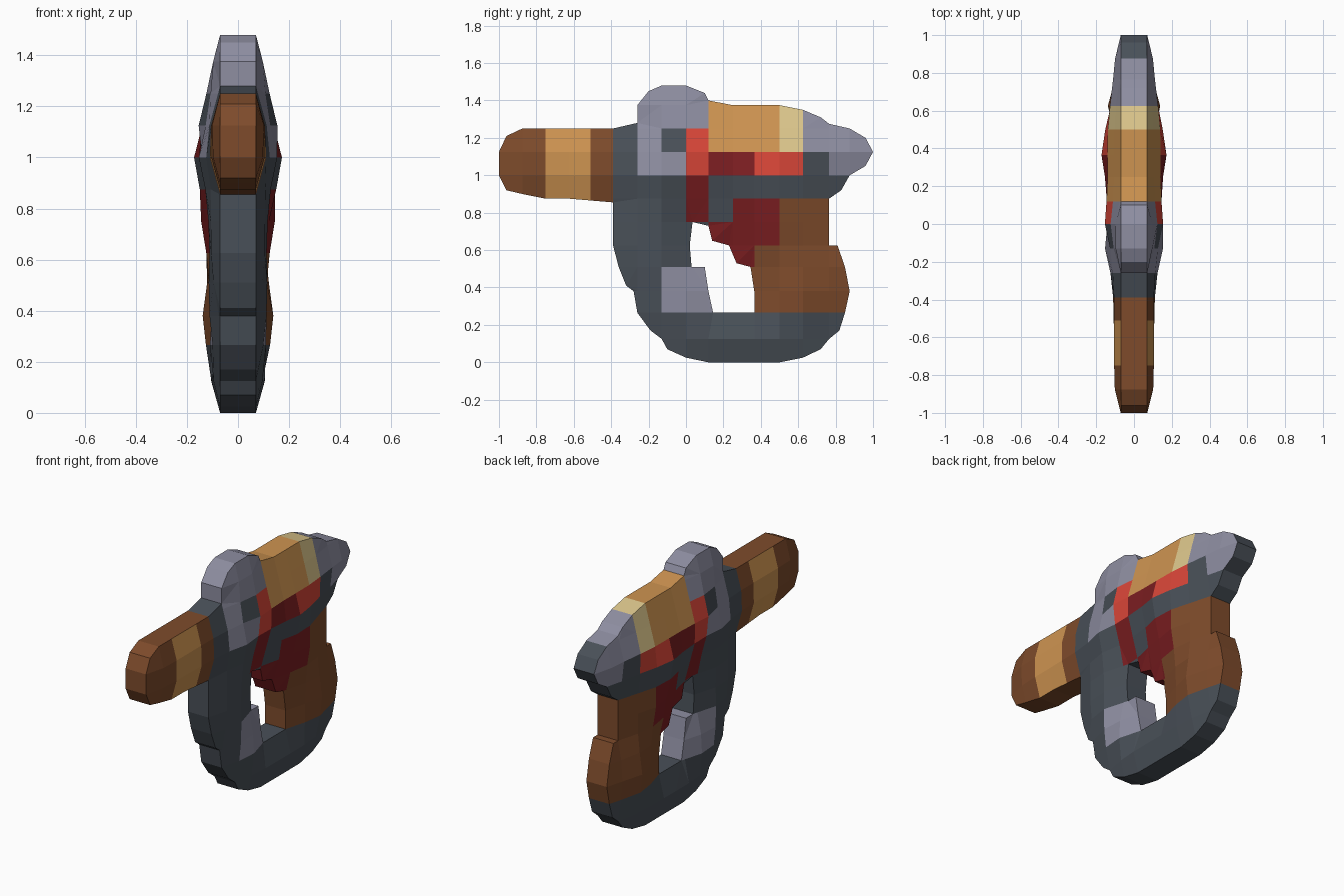
import bpy, bmesh
from mathutils import Vector
from mathutils.geometry import intersect_point_line

if "Cube" in bpy.data.objects:
    bpy.data.objects.remove(bpy.data.objects["Cube"], do_unlink=True)


def make_material(name, rgb):
    linear = [(c / 255 / 12.92) if c < 11 else ((c / 255 + 0.055) / 1.055) ** 2.4 for c in rgb]
    mat = bpy.data.materials.new(name)
    mat.use_nodes = True
    mat.diffuse_color = (*linear, 1)
    mat.node_tree.nodes["Principled BSDF"].inputs["Base Color"].default_value = (*linear, 1)
    return mat


GREY = make_material("light grey metal", (142, 142, 161))
DARK = make_material("dark slate frame", (73, 80, 88))
BROWN = make_material("brown wood", (126, 75, 43))
TAN = make_material("tan brass", (206, 148, 81))
CREAM = make_material("pale cream", (222, 200, 141))
RED = make_material("bright red", (217, 70, 56))
MAROON = make_material("dark red", (124, 30, 33))

# Panel lines along the length and the height
Y_LINES = [-.875, -.75, -.625, -.51, -.39, -.26, -.13, 0, .12, .25, .365, .5, .625, .765, .875]
Z_LINES = [.125, .265, .38, .51, .625, .75, .875, 1, 1.125, 1.25, 1.375]

# Side profile, as (y, z), clockwise from the muzzle
top_profile = [(-1, 1), (-1, 1.13), (-.96, 1.21), (-.88, 1.235), (-.75, 1.25), (-.5, 1.25),
               (-.38, 1.265), (-.27, 1.28), (-.25, 1.36), (-.2, 1.45), (-.13, 1.48), (0, 1.48),
               (.1, 1.44), (.12, 1.4), (.25, 1.385), (.5, 1.375), (.63, 1.35), (.72, 1.31),
               (.75, 1.275), (.87, 1.24), (.96, 1.2), (1, 1.13), (.96, 1.05), (.87, 1)]
lower_profile = [(.83, .92), (.77, .88), (.76, .75), (.77, .63), (.81, .61), (.85, .51),
                 (.87, .38), (.85, .25), (.82, .17), (.75, .12), (.72, .07), (.63, .025),
                 (.5, 0), (.12, 0), (0, .025), (-.1, .07), (-.13, .125), (-.19, .17),
                 (-.25, .27), (-.28, .385), (-.32, .41), (-.36, .5), (-.38, .63), (-.4, .855),
                 (-.63, .88), (-.75, .88), (-.88, .9), (-.96, .92)]
guard_hole = [(.035, .75), (.02, .63), (.03, .52), (.1, .5), (.13, .38), (.145, .275),
              (.35, .275), (.355, .38), (.345, .51), (.27, .53), (.23, .61), (.14, .65),
              (.12, .73)]

# Part, side colour, rim colour, and the areas (y from, y to, z from, z to); first match wins
PARTS = [
    ("barrel_band", TAN, BROWN, [(-.75, -.51, .8, 1.3)]),
    ("barrel", BROWN, BROWN, [(-1, -.39, .8, 1.3)]),
    ("receiver_window", DARK, DARK, [(-.13, 0, 1.125, 1.25)]),
    ("hammer_housing", GREY, GREY, [(-.3, 0, 1, 1.5), (0, .12, 1.25, 1.5)]),
    ("top_cover", TAN, TAN, [(.12, .5, 1.125, 1.5)]),
    ("cover_band", CREAM, CREAM, [(.5, .625, 1.125, 1.5)]),
    ("tail", GREY, DARK, [(.625, 1, 1.125, 1.5), (.765, 1, 1, 1.2)]),
    ("red_panel", RED, RED, [(0, .12, 1, 1.25), (.365, .625, 1, 1.125)]),
    ("rear_grip", BROWN, BROWN, [(.34, .9, .265, .51), (.365, .9, .265, .625), (.5, .8, .6, .875)]),
    ("trigger", MAROON, MAROON, [(.12, .365, 1, 1.125), (0, .12, .75, 1), (.25, .5, .75, .875),
                                 (.12, .5, .51, .75)]),
    ("guard_block", GREY, GREY, [(-.13, .16, .265, .51)]),
    ("frame", DARK, DARK, [(-1, 1, 0, 2)]),
]
NAMES = [p[0] for p in PARTS]


def snap(value, lines):
    near = min(lines, key=lambda line: abs(line - value))
    return near if abs(near - value) < .0151 else value


def part_of(center):
    for i, (_, _, _, areas) in enumerate(PARTS):
        if any(a <= center.y <= b and c <= center.z <= d for a, b, c, d in areas):
            return i
    return len(PARTS) - 1


# Flat side sheet with the guard opening
bm = bmesh.new()
loops = []
for points in (top_profile + lower_profile, guard_hole):
    loop = [Vector((0, snap(y, Y_LINES), snap(z, Z_LINES))) for y, z in points]
    verts = [bm.verts.new(p) for p in loop]
    for a, b in zip(verts, verts[1:] + verts[:1]):
        bm.edges.new((a, b))
    loops.append(loop)
bmesh.ops.triangle_fill(bm, edges=bm.edges[:], use_beauty=True, normal=(1, 0, 0))

# Score the sheet along the panel lines and clear the other inner edges
for axis, lines in ((1, Y_LINES), (2, Z_LINES)):
    for line in lines:
        point, normal = Vector(), Vector()
        point[axis], normal[axis] = line, 1
        bmesh.ops.bisect_plane(bm, geom=bm.verts[:] + bm.edges[:] + bm.faces[:],
                               dist=.0005, plane_co=point, plane_no=normal)


def on_line(edge):
    a, b = (v.co for v in edge.verts)
    return any(abs(a[i] - line) < .001 and abs(b[i] - line) < .001
               for i, lines in ((1, Y_LINES), (2, Z_LINES)) for line in lines)


loose = [e for e in bm.edges if not e.is_boundary and not on_line(e)]
bmesh.ops.dissolve_edges(bm, edges=loose, use_verts=False)
spare = [v for v in bm.verts if not v.is_boundary and len(v.link_edges) == 2]
bmesh.ops.dissolve_verts(bm, verts=spare)

# Assign parts, then swell the sheet away from its rim
for face in bm.faces:
    face.material_index = part_of(face.calc_center_median())
bmesh.ops.triangulate(bm, faces=[f for f in bm.faces if len(f.verts) > 4])


def rim_distance(co):
    best = 9
    for loop in loops:
        for a, b in zip(loop, loop[1:] + loop[:1]):
            hit, t = intersect_point_line(co, a, b)
            best = min(best, (co - a.lerp(b, max(0, min(1, t)))).length)
    return best


depths = {v: .07 if v.is_boundary else .07 + .28 * min(rim_distance(v.co), .39) for v in bm.verts}
for vert, depth in depths.items():
    vert.co.x = depth

# Mirror the side and close the rim
rim_edges = [(e.verts[0], e.verts[1], e.link_faces[0].material_index)
             for e in bm.edges if e.is_boundary]
twin = {v: bm.verts.new((-v.co.x, v.co.y, v.co.z)) for v in bm.verts[:]}
for face in bm.faces[:]:
    copy = bm.faces.new([twin[v] for v in reversed(face.verts)])
    copy.material_index = face.material_index
rim_layer = bm.faces.layers.int.new("rim")
for a, b, part in rim_edges:
    face = bm.faces.new((a, b, twin[b], twin[a]))
    face.material_index = part
    is_tail = NAMES[part] == "tail"
    face[rim_layer] = int(not is_tail or face.calc_center_median().y > .87)
bmesh.ops.recalc_face_normals(bm, faces=bm.faces[:])

# Split into one object per part
for index, (name, side, rim, _) in enumerate(PARTS):
    piece = bm.copy()
    layer = piece.faces.layers.int["rim"]
    bmesh.ops.delete(piece, geom=[f for f in piece.faces if f.material_index != index],
                     context='FACES')
    for face in piece.faces:
        face.material_index = face[layer] if side != rim else 0
        face.smooth = False
    piece.faces.layers.int.remove(layer)
    mesh = bpy.data.meshes.new(name)
    piece.to_mesh(mesh)
    piece.free()
    mesh.materials.append(side)
    if rim != side:
        mesh.materials.append(rim)
    bpy.context.collection.objects.link(bpy.data.objects.new(name, mesh))
bm.free()
